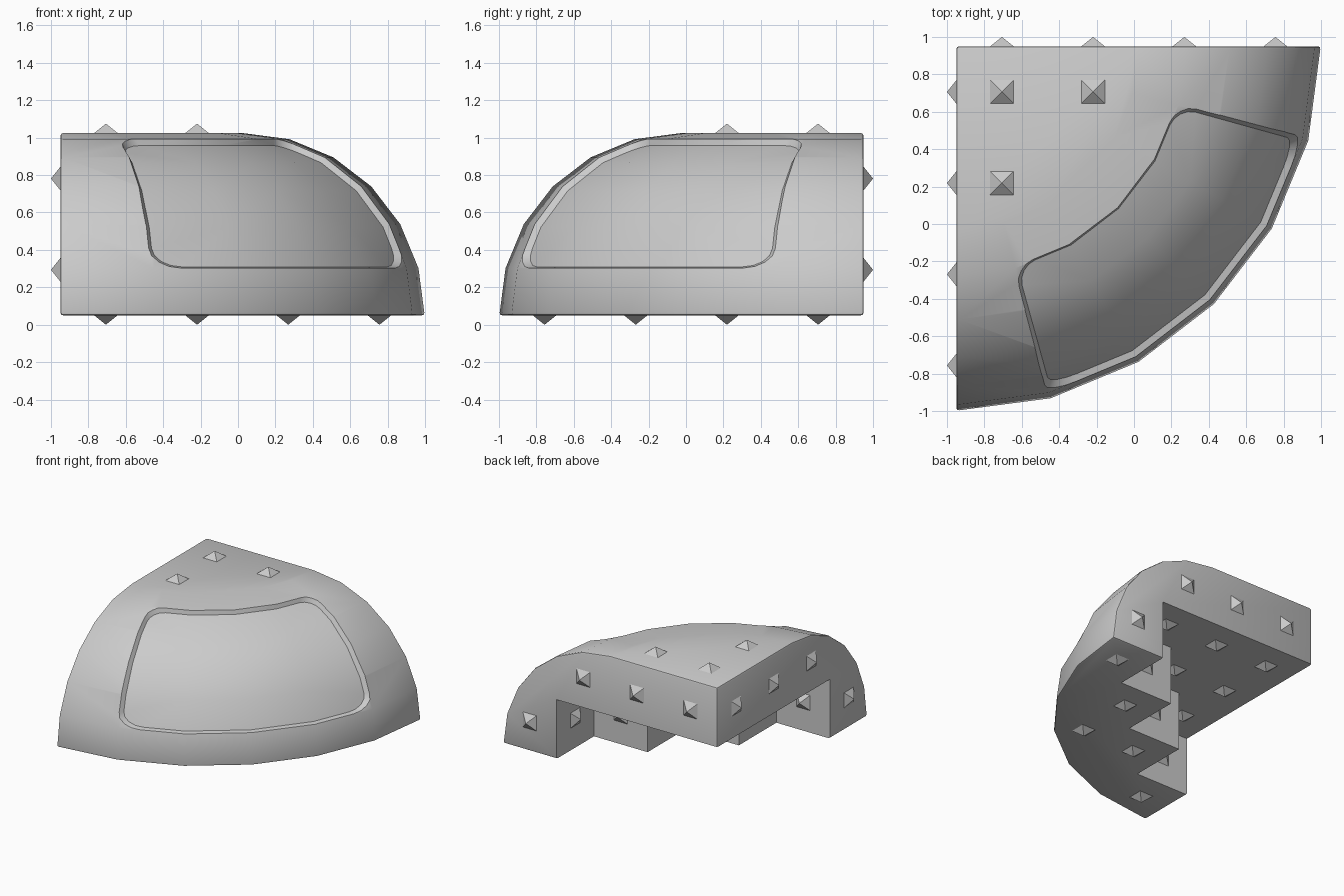
import bpy, bmesh
from math import sin, cos, radians, floor, pi, sqrt
from mathutils import Vector

if "Cube" in bpy.data.objects:
    bpy.data.objects.remove(bpy.data.objects["Cube"])

C = 0.4875                          # grid cell size
O = Vector((-0.95, 0.95, 0.05))     # inner back corner, axis of the sweep
R = 2 * C                           # radius of the rounded profile


def chord(deg):
    """Sine and cosine on a polygon with 15 degree sides."""
    k = floor(deg / 15)
    f = deg / 15 - k
    a, b = radians(15 * k), radians(15 * k + 15)
    return sin(a) * (1 - f) + sin(b) * f, cos(a) * (1 - f) + cos(b) * f


def dome_point(theta, phi, tube):
    st, ct = chord(theta)
    sp, cp = chord(phi)
    r = R + tube * cp
    return O + Vector((r * st, -r * ct, tube * sp))


def make_object(name, bm, helper=False):
    bmesh.ops.recalc_face_normals(bm, faces=bm.faces[:])
    me = bpy.data.meshes.new(name)
    bm.to_mesh(me)
    bm.free()
    ob = bpy.data.objects.new(name, me)
    bpy.context.collection.objects.link(ob)
    ob.hide_render = helper
    ob.hide_viewport = False
    return ob


# Quarter dome: profile swept 90 degrees around the back corner
bm = bmesh.new()
low, high = bm.verts.new(O), bm.verts.new(O + Vector((0, 0, R)))
cols = [[bm.verts.new(dome_point(15 * i, 15 * j, R)) for j in range(7)] for i in range(7)]
for a, b in zip(cols, cols[1:]):
    for j in range(6):
        bm.faces.new((a[j], b[j], b[j + 1], a[j + 1]))
bm.faces.new([low] + [c[0] for c in cols])
bm.faces.new([high] + [c[6] for c in cols])
for c in (cols[0], cols[6]):
    bm.faces.new([low] + c + [high])
body = make_object("dome_corner_block", bm)
bev = body.modifiers.new("edge_rounding", "BEVEL")
bev.width, bev.segments = 0.015, 2
bev.limit_method, bev.angle_limit = "ANGLE", radians(50)

# Stair-shaped hollow under the block
bm = bmesh.new()
e = -0.2
steps = [(e, e), (3, e), (3, 1), (2, 1), (2, 2), (1, 2), (1, 3), (e, 3)]
f = bm.faces.new([bm.verts.new(O + Vector((x * C, -y * C, -0.2))) for x, y in steps])
ext = bmesh.ops.extrude_face_region(bm, geom=[f])
bmesh.ops.translate(bm, vec=(0, 0, C + 0.2),
                    verts=[v for v in ext["geom"] if isinstance(v, bmesh.types.BMVert)])
stair_cutter = make_object("stair_cutter", bm, True)


# Recessed rounded panel that follows the dome
def rounded_rect(lo_t, hi_t, lo_p, hi_p, rt, rp):
    pts = []
    corners = [(hi_t - rt, hi_p - rp), (lo_t + rt, hi_p - rp),
               (lo_t + rt, lo_p + rp), (hi_t - rt, lo_p + rp)]
    for q, (ct, cp) in enumerate(corners):
        for s in range(5):
            a = (q + s / 4) * pi / 2
            pts.append((ct + rt * cos(a), cp + rp * sin(a)))
    return pts


bm = bmesh.new()
f = bm.faces.new([bm.verts.new((t, p, 0)) for t, p in
                  rounded_rect(15.4, 74.6, 16, 74.5, 5, 6.5)])
for d in (30, 45, 60):
    for axis in ((1, 0, 0), (0, 1, 0)):
        bmesh.ops.bisect_plane(bm, geom=bm.verts[:] + bm.edges[:] + bm.faces[:],
                               plane_co=(d, d, 0), plane_no=axis)
bmesh.ops.triangulate(bm, faces=bm.faces[:])
inner = bm.verts[:]
ext = bmesh.ops.extrude_face_region(bm, geom=bm.faces[:], use_keep_orig=True)
outer = [v for v in ext["geom"] if isinstance(v, bmesh.types.BMVert)]
for v in inner:
    v.co = dome_point(v.co.x, v.co.y, R - 0.032)
for v in outer:                     # slightly flared walls
    v.co = dome_point(45 + (v.co.x - 45) * 1.05, 45 + (v.co.y - 45) * 1.06, R + 0.032)
panel_cutter = make_object("panel_cutter", bm, True)

for cutter in (stair_cutter, panel_cutter):
    m = body.modifiers.new(cutter.name, "BOOLEAN")
    m.operation, m.solver, m.object = "DIFFERENCE", "EXACT", cutter

# Apply the modifiers, drop the cutters, shade smooth
bpy.ops.object.select_all(action="DESELECT")
body.select_set(True)
bpy.context.view_layer.objects.active = body
for m in [m.name for m in body.modifiers]:
    bpy.ops.object.modifier_apply(modifier=m)
for cutter in (stair_cutter, panel_cutter):
    bpy.data.objects.remove(cutter)
bpy.ops.object.shade_smooth_by_angle(angle=radians(35))

# Pyramid studs on every open cell face
bm = bmesh.new()


def stud(x, y, z, normal):
    """Pyramid at grid position x, y, z (in cells from the corner)."""
    n = Vector(normal)
    u = Vector((n.y, n.z, n.x)) * 0.065
    w = n.cross(u)
    p = O + Vector((x, -y, z)) * C
    base = [bm.verts.new(p + a * u + b * w - n * 0.002)
            for a, b in ((1, 1), (-1, 1), (-1, -1), (1, -1))]
    tip = bm.verts.new(p + n * 0.05)
    bm.faces.new(base)
    for i in range(4):
        bm.faces.new((base[i], base[(i + 1) % 4], tip))


for i in range(4):
    level = 0.5 if i == 3 else 1.5
    stud(i + 0.5, 0, level, (0, 1, 0))          # back wall
    stud(0, i + 0.5, level, (-1, 0, 0))         # left wall
    stud(i + 0.5, 3.5 - i, 0, (0, 0, -1))       # stair feet
    if i > 0:                                   # stair risers
        stud(i, 3.5 - i, 0.5, (-1, 0, 0))
        stud(3.5 - i, i, 0.5, (0, 1, 0))
    for j in range(3 - i):                      # ceiling of the hollow
        stud(i + 0.5, j + 0.5, 1, (0, 0, -1))
stud(2.5, 2.5, 0, (0, 0, -1))
for x, y in ((0.5, 0.5), (1.5, 0.5), (0.5, 1.5)):   # flat top
    stud(x, y, 2, (0, 0, 1))
make_object("connector_studs", bm)
